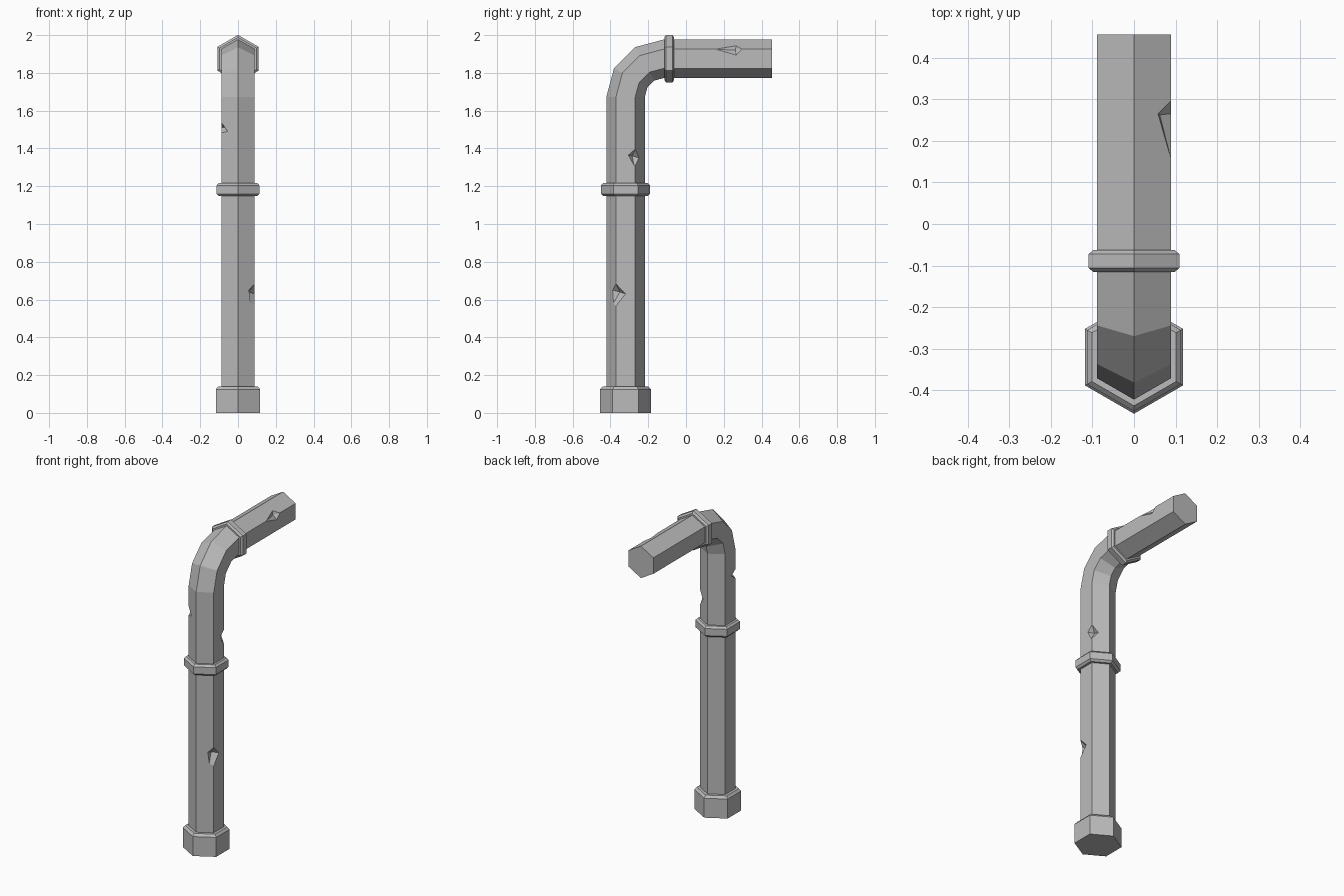
import bpy, bmesh
from math import sin, cos, radians
from mathutils import Vector

cube = bpy.data.objects.get("Cube")
if cube:
    bpy.data.objects.remove(cube, do_unlink=True)

GREY = (0.5, 0.5, 0.5, 1.0)
metal = bpy.data.materials.new("grey_metal")
metal.use_nodes = True
metal.diffuse_color = GREY
metal.node_tree.nodes["Principled BSDF"].inputs["Base Color"].default_value = GREY

RADIUS = 0.102            # pipe radius, corner to centre
POST_Y, ARM_Z = -0.32, 1.875
BEND = 0.203              # bend radius of the centre line
BEND_Y, BEND_Z = POST_Y + BEND, ARM_Z - BEND


def make_object(name, bm):
    bmesh.ops.recalc_face_normals(bm, faces=bm.faces)
    mesh = bpy.data.meshes.new(name)
    bm.to_mesh(mesh)
    bm.free()
    mesh.materials.append(metal)
    obj = bpy.data.objects.new(name, mesh)
    bpy.context.collection.objects.link(obj)
    return obj


def loft(name, sections):
    """Capped hexagonal tube through (y, z, tilt in degrees, radius) sections."""
    bm = bmesh.new()
    rings = []
    for y, z, tilt, r in sections:
        t = radians(tilt)
        out = Vector((0, -cos(t), sin(t)))
        side = Vector((1, 0, 0))
        rings.append([bm.verts.new(Vector((0, y, z)) + r * (sin(a) * side + cos(a) * out))
                      for a in (radians(60 * k) for k in range(6))])
    for low, high in zip(rings, rings[1:]):
        for k in range(6):
            n = (k + 1) % 6
            bm.faces.new((low[k], low[n], high[n], high[k]))
    bm.faces.new(rings[0])
    bm.faces.new(rings[-1])
    return make_object(name, bm)


# Bent pipe: post, three-step elbow, arm
elbow = [(BEND_Y - BEND * cos(radians(a)), BEND_Z + BEND * sin(radians(a)), a, RADIUS)
         for a in (0, 30, 60, 90)]
pipe = loft("bent_pipe", [(POST_Y, 0.02, 0, RADIUS)] + elbow + [(0.455, ARM_Z, 90, RADIUS)])

# Base nut and chamfered collars
loft("base_nut", [(POST_Y, 0, 0, 0.136), (POST_Y, 0.124, 0, 0.136), (POST_Y, 0.139, 0, 0.122)])
loft("post_collar", [(POST_Y, z, 0, r) for z, r in
                     ((1.148, 0.117), (1.16, 0.13), (1.205, 0.13), (1.217, 0.117))])
loft("arm_collar", [(y, ARM_Z, 90, r) for y, r in
                    ((-0.115, 0.113), (-0.106, 0.126), (-0.072, 0.126), (-0.063, 0.113))])


# Chipped dents: pyramids with a buried apex and four points on the pipe surface
def cut_dent(apex, *rim):
    apex = Vector(apex)
    bm = bmesh.new()
    bm.verts.new(apex)
    for p in rim:
        bm.verts.new(apex + (Vector(p) - apex) * 1.8)
    bmesh.ops.convex_hull(bm, input=bm.verts)
    cutter = make_object("dent_cutter", bm)
    cutter.hide_render = True
    mod = pipe.modifiers.new("dent", "BOOLEAN")
    mod.operation = "DIFFERENCE"
    mod.solver = "EXACT"
    mod.object = cutter
    bpy.context.view_layer.objects.active = pipe
    bpy.ops.object.modifier_apply(modifier=mod.name)
    bpy.data.objects.remove(cutter, do_unlink=True)


EDGE = 0.088              # half width across the flats
cut_dent((0.055, -0.35, 0.64), (EDGE, -0.371, 0.683), (EDGE, -0.32, 0.63),
         (0.066, -0.383, 0.583), (0.058, -0.388, 0.65))
cut_dent((0.055, -0.285, 1.36), (EDGE, -0.267, 1.398), (EDGE, -0.305, 1.365),
         (EDGE, -0.275, 1.31), (0.055, -0.25, 1.35))
cut_dent((0.062, 0.262, 1.92), (EDGE, 0.16, 1.925), (EDGE, 0.295, 1.925),
         (0.058, 0.265, 1.943), (EDGE, 0.265, 1.895))
cut_dent((-0.06, -0.35, 1.51), (-EDGE, -0.371, 1.537), (-EDGE, -0.33, 1.51),
         (-EDGE, -0.371, 1.483), (-0.055, -0.39, 1.49))
